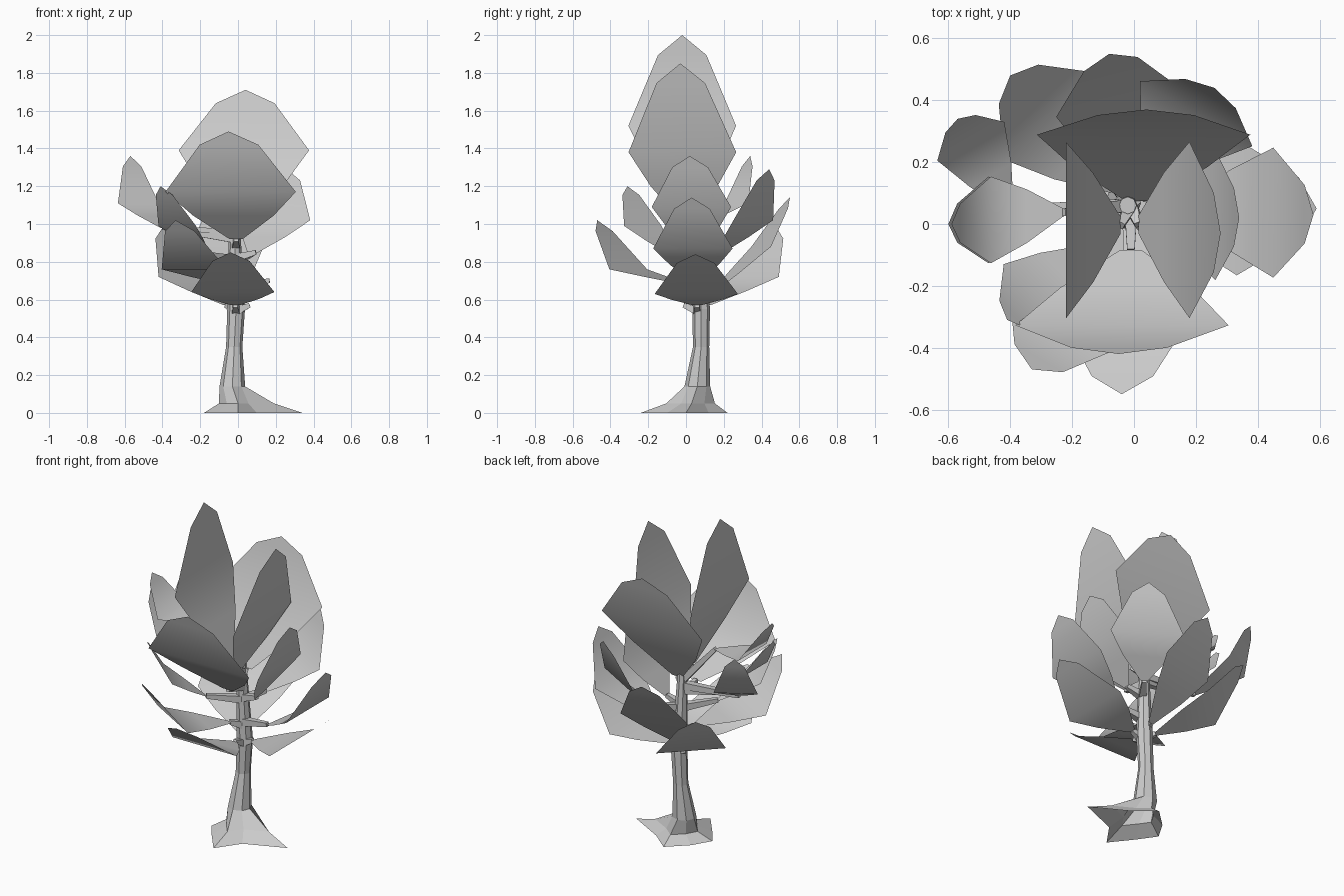
import bpy
import math
from mathutils import Vector

if "Cube" in bpy.data.objects:
    bpy.data.objects.remove(bpy.data.objects["Cube"])

TRUNK = Vector((-0.01, 0.06, 0))
CENTRE = Vector((0, 0, 0))
UP = Vector((0, 0, 1))


def make_object(name, verts, faces):
    mesh = bpy.data.meshes.new(name)
    mesh.from_pydata(verts, [], faces)
    mesh.update()
    obj = bpy.data.objects.new(name, mesh)
    bpy.context.collection.objects.link(obj)
    return obj


def loft(name, rings):
    """Skin equal-sided rings, open below and closed on top."""
    n = len(rings[0])
    verts = [v for ring in rings for v in ring]
    faces = [(r * n + i, r * n + (i + 1) % n, (r + 1) * n + (i + 1) % n, (r + 1) * n + i)
             for r in range(len(rings) - 1) for i in range(n)]
    faces.append(tuple(range(len(verts) - n, len(verts))))
    return make_object(name, verts, faces)


def blade(name, foot, wide, tip, half, heading):
    """Upturned leaf: narrow foot, widest at the bend, shoulders and a pointed tip."""
    side = Vector((math.sin(heading), -math.cos(heading), 0)) * half
    rows = [(foot, 0.1), (foot.lerp(wide, 0.5), 0.62), (wide, 1), (wide.lerp(tip, 0.78), 0.45)]
    verts = [p + side * w * s for p, w in rows for s in (-1, 1)] + [tip]
    faces = [(i, i + 1, i + 3, i + 2) for i in range(0, len(verts) - 3, 2)]
    faces.append(tuple(range(len(verts)))[-3:])
    make_object(name, verts, faces).data.shade_smooth()


def twig(name, start, end, r0, r1):
    """Four-sided tapered stalk."""
    d = (end - start).normalized()
    u = d.cross(UP).normalized()
    v = u.cross(d)
    loft(name, [[p + (u * a + v * b) * r for a, b in ((1, 1), (-1, 1), (-1, -1), (1, -1))]
                for p, r in ((start, r0), (end, r1))])


def grow(leaves, foot_reach, wide_reach, drop, half, hub=TRUNK):
    """Leaves of one kind: each has a tip position and the height of its foot."""
    for name, (x, y, z, foot_z) in leaves.items():
        tip = Vector((x, y, z))
        foot = hub.lerp(tip, foot_reach)
        foot.z = foot_z
        wide = hub.lerp(tip, wide_reach)
        wide.z = z - drop
        # Leaves face steady compass steps around the trunk
        step = math.tau / 24
        heading = round(math.atan2(y - hub.y, x - hub.x) / step) * step
        blade("leaf_" + name, foot, wide, tip, half, heading)
        twig("stalk_" + name, TRUNK + UP * min(foot_z - 0.03, 0.97), foot, 0.022, 0.012)


# Trunk with splayed roots
roots = [0.34, 0.17, 0.22, 0.16, 0.18, 0.15, 0.24, 0.14]
turns = [(math.cos(math.tau * i / 8), math.sin(math.tau * i / 8)) for i in range(8)]
rings = [[(r * k * c, r * k * s + y, z) for (c, s), r in zip(turns, roots)]
         for k, y, z in ((1, 0, 0), (0.56, 0.03, 0.05))]
for x, y, z, r in ((-0.03, 0.06, 0.14, 0.068), (-0.02, 0.08, 0.35, 0.043),
                   (-0.01, 0.08, 0.55, 0.047), (-0.02, 0.06, 1.04, 0.028)):
    rings.append([(x + r * c, y + r * s, z) for c, s in turns])
loft("trunk", rings)

# Low spreading leaves
grow({"low_right": (0.59, 0.05, 0.84, 0.57), "low_front": (-0.04, -0.55, 0.85, 0.57)},
     0.12, 0.57, 0.21, 0.22)
grow({"low_back": (-0.08, 0.55, 1.14, 0.62), "low_back_left": (-0.4, 0.48, 0.98, 0.57),
      "low_front_left": (-0.33, -0.47, 1.02, 0.68)}, 0.13, 0.69, 0.26, 0.2)

# Middle leaves on longer stalks
grow({"mid_right": (0.58, 0.03, 1.14, 0.7), "high_right": (0.34, 0.02, 1.36, 0.85),
      "back_right": (0.26, 0.44, 1.29, 0.84)}, 0.3, 0.78, 0.27, 0.21)
grow({"high_left": (-0.59, 0, 1.46, 1.22), "mid_left": (-0.6, 0, 1.35, 0.95),
      "front_left": (-0.41, -0.31, 1.2, 0.84)}, 0.38, 0.78, 0.21, 0.14)
grow({"back_left": (-0.57, 0.34, 1.36, 0.98)}, 0, 0.75, 0.25, 0.125, Vector((-0.4, 0.05, 0)))

# Crown leaves
grow({"top_front": (-0.05, -0.42, 1.49, 0.92), "top_back": (0.04, 0.37, 1.71, 1)},
     0.2, 0.78, 0.32, 0.345, CENTRE)
grow({"top_right": (0.28, -0.03, 1.85, 1.02)}, 0.05, 0.64, 0.47, 0.285, CENTRE)
grow({"top_left": (-0.22, -0.02, 2, 1.06)}, 0.2, 1, 0.48, 0.285, CENTRE)
